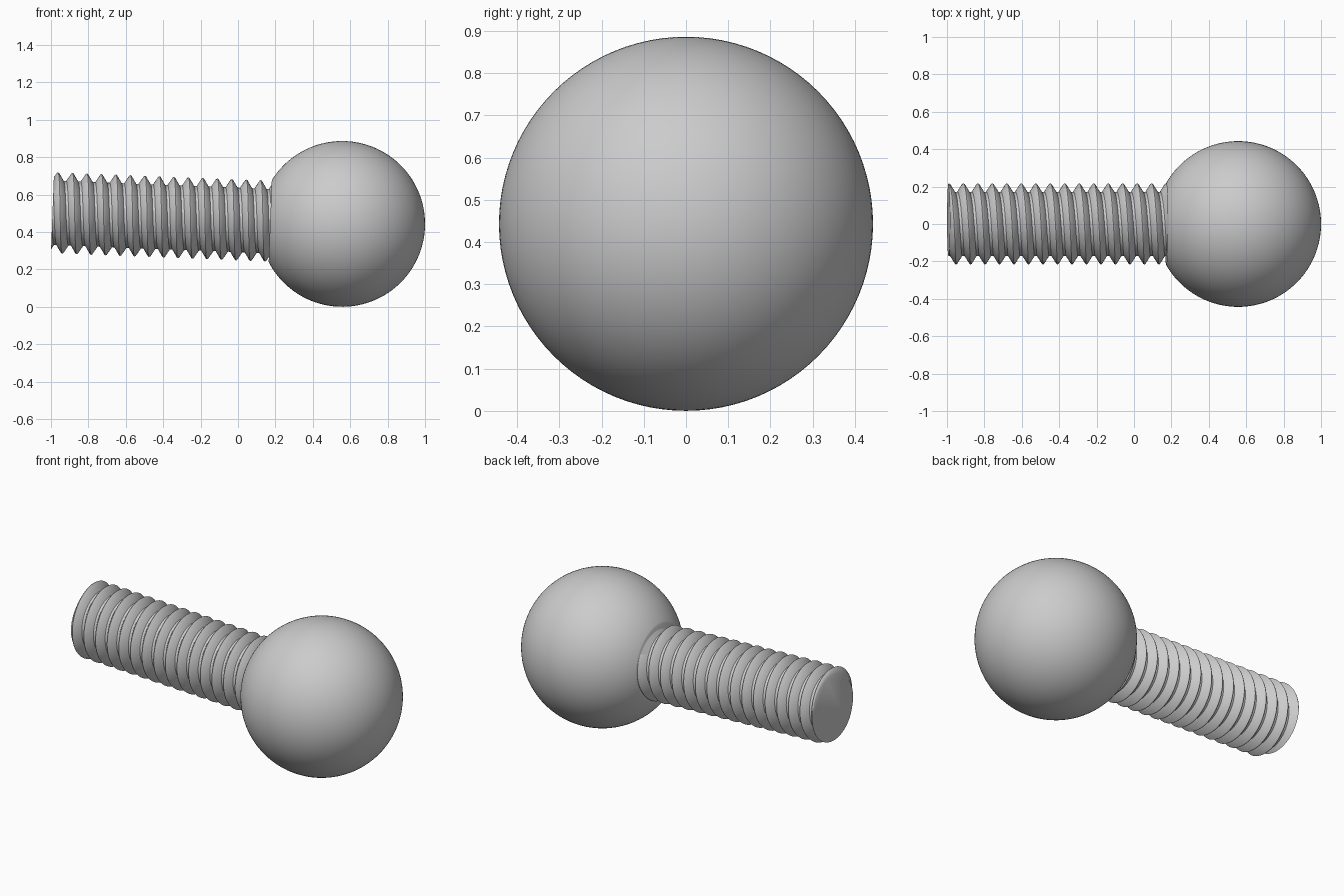
import bpy, bmesh
from math import sin, cos, tau, atan, radians
from mathutils import Matrix, Vector

if "Cube" in bpy.data.objects:
    bpy.data.objects.remove(bpy.data.objects["Cube"])

BALL_R = 0.443
NECK_X = -0.385       # flat seat on the ball where the shank starts
END_X = -1.55         # free end of the shank
PITCH = 0.0775
SIDES = 80

# Both parts share a slightly tilted axis through the ball centre
PLACE = Matrix.Translation((0.557, 0, BALL_R)) @ Matrix.Rotation(atan(0.0385), 4, 'Y')

grey = bpy.data.materials.new("grey_metal")
grey.use_nodes = True
grey.diffuse_color = (0.6, 0.6, 0.6, 1)
grey.node_tree.nodes["Principled BSDF"].inputs["Base Color"].default_value = (0.6, 0.6, 0.6, 1)


def cut(bm, x, side):
    """Slice flat across the axis, drop one side and cap the hole."""
    geom = bm.verts[:] + bm.edges[:] + bm.faces[:]
    res = bmesh.ops.bisect_plane(bm, geom=geom, dist=1e-6, plane_co=Vector((x, 0, 0)),
                                 plane_no=Vector((side, 0, 0)), clear_outer=True)
    rim = [e for e in res["geom_cut"] if isinstance(e, bmesh.types.BMEdge)]
    bmesh.ops.holes_fill(bm, edges=rim, sides=0)


def finish(bm, name, angle):
    bmesh.ops.recalc_face_normals(bm, faces=bm.faces[:])
    mesh = bpy.data.meshes.new(name)
    bm.to_mesh(mesh)
    bm.free()
    mesh.materials.append(grey)
    obj = bpy.data.objects.new(name, mesh)
    bpy.context.collection.objects.link(obj)
    obj.matrix_world = PLACE
    bpy.ops.object.select_all(action='DESELECT')
    obj.select_set(True)
    bpy.context.view_layer.objects.active = obj
    bpy.ops.object.shade_smooth_by_angle(angle=radians(angle))


# Ball with a flat seat
bm = bmesh.new()
bmesh.ops.create_uvsphere(bm, u_segments=96, v_segments=64, radius=BALL_R,
                          matrix=Matrix.Rotation(tau / 4, 4, 'Y'))
cut(bm, NECK_X, -1)
finish(bm, "ball", 30)

# Threaded shank: (fraction of pitch, radius) profile swept along a helix
profile = [(-0.07, 0.214), (0, 0.217), (0.07, 0.214), (0.41, 0.172), (0.59, 0.172)]
turns = 20
rows = [(t + f, r) for t in range(turns) for f, r in profile]
bm = bmesh.new()
start = END_X - 2 * PITCH + 0.002
columns = []
for i in range(SIDES):
    a = tau * i / SIDES
    columns.append([bm.verts.new((start + PITCH * (f + i / SIDES), r * cos(a), r * sin(a)))
                    for f, r in rows])
for i in range(SIDES):
    here = columns[i]
    # The seam joins each turn to the next
    after = columns[i + 1] if i + 1 < SIDES else columns[0][len(profile):]
    for k in range(len(after) - 1):
        bm.faces.new((here[k], here[k + 1], after[k + 1], after[k]))
cut(bm, END_X, -1)
cut(bm, NECK_X + 0.001, 1)
finish(bm, "threaded_shank", 35)
